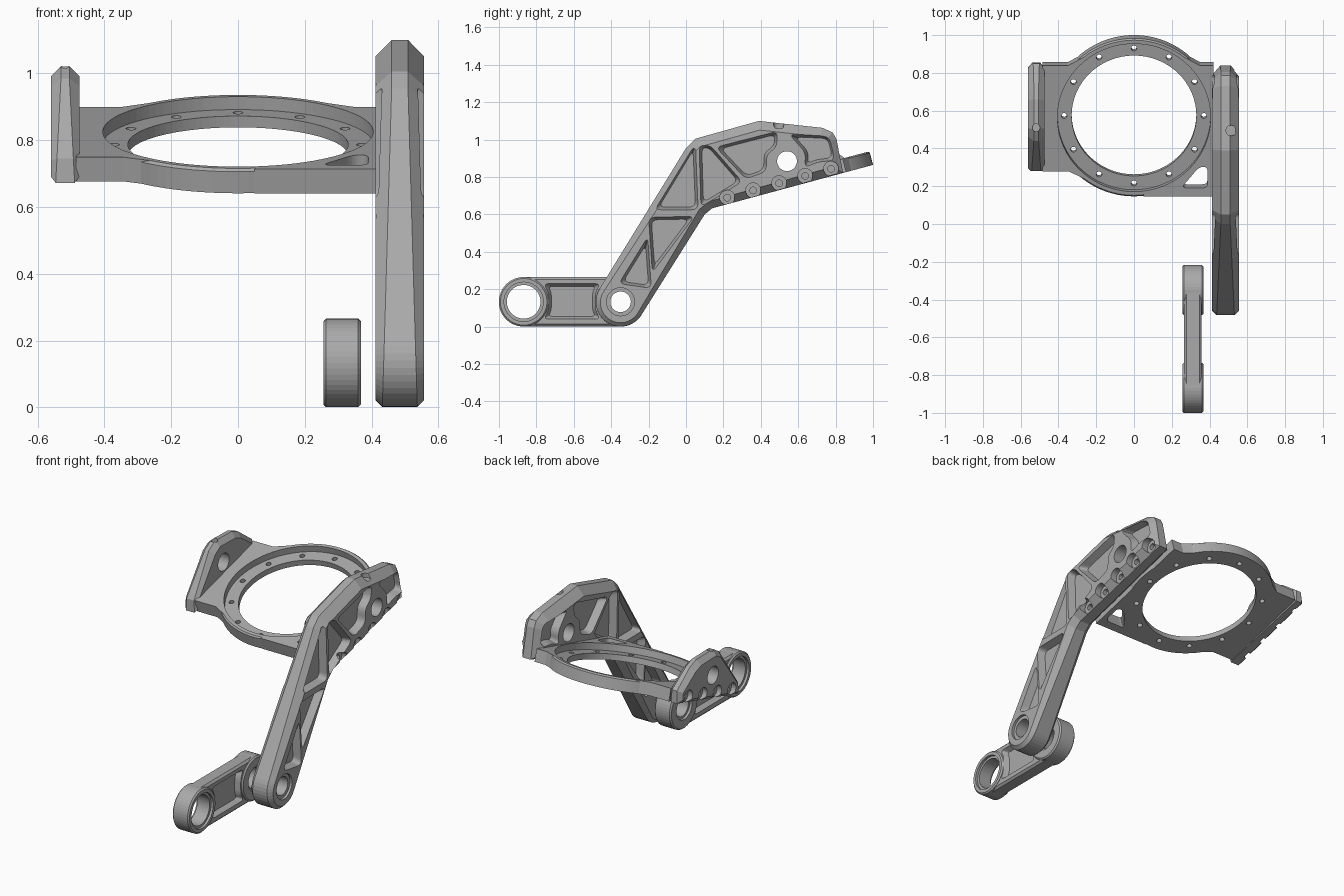
import bpy, bmesh, math
from mathutils import Matrix, Vector

if "Cube" in bpy.data.objects:
    bpy.data.objects.remove(bpy.data.objects["Cube"])

grey = bpy.data.materials.new("machined grey")
grey.use_nodes = True
COLOR = (0.4, 0.4, 0.4, 1)
grey.diffuse_color = COLOR
grey.node_tree.nodes["Principled BSDF"].inputs["Base Color"].default_value = COLOR

# Side frame maps (a, b, h) to (y, z, x); ring frame is tilted back 15 degrees
SIDE = Matrix(((0, 0, 1, 0), (1, 0, 0, 0), (0, 1, 0, 0), (0, 0, 0, 1)))
TILT = Matrix.Translation((0, 0.582, 0.753)) @ Matrix.Rotation(math.radians(15), 4, "X")
FLAT = Matrix.Identity(4)


def loft(name, layers, frame):
    """Solid through equal-length 2D outlines given as (height, points)."""
    bm = bmesh.new()
    rings = [[bm.verts.new(frame @ Vector((a, b, h))) for a, b in pts] for h, pts in layers]
    n = len(rings[0])
    for lo, hi in zip(rings, rings[1:]):
        for i in range(n):
            j = (i + 1) % n
            bm.faces.new((lo[i], lo[j], hi[j], hi[i]))
    bm.faces.new(rings[0][::-1])
    bm.faces.new(rings[-1])
    bmesh.ops.recalc_face_normals(bm, faces=bm.faces)
    mesh = bpy.data.meshes.new(name)
    bm.to_mesh(mesh)
    bm.free()
    mesh.materials.append(grey)
    obj = bpy.data.objects.new(name, mesh)
    bpy.context.collection.objects.link(obj)
    return obj


def combine(obj, tool, op="DIFFERENCE"):
    mod = obj.modifiers.new("combine", "BOOLEAN")
    mod.operation, mod.solver, mod.object = op, "EXACT", tool
    bpy.context.view_layer.objects.active = obj
    bpy.ops.object.modifier_apply(modifier=mod.name)
    bpy.data.objects.remove(tool)


def arc(cx, cy, r, start=0, end=360, n=48):
    steps = n if end - start == 360 else n - 1
    return [(cx + r * math.cos(math.radians(start + (end - start) * i / steps)),
             cy + r * math.sin(math.radians(start + (end - start) * i / steps))) for i in range(n)]


def inset(pts, amount):
    """Mitred inset of a counter-clockwise outline; amount is a function of the point."""
    out = []
    for i, p in enumerate(pts):
        p, a, b = Vector(p), Vector(pts[i - 1]), Vector(pts[(i + 1) % len(pts)])
        e, f = (p - a).normalized(), (b - p).normalized()
        m, k = Vector((-e.y, e.x)), Vector((-f.y, f.x))
        out.append(tuple(p + (m + k) * amount(p) / (1 + m.dot(k))))
    return out


def rounded(pts, r, n=5):
    out = []
    for i, p in enumerate(pts):
        p, a, b = Vector(p), Vector(pts[i - 1]), Vector(pts[(i + 1) % len(pts)])
        s = p + (a - p).normalized() * min(r, (a - p).length * 0.45)
        e = p + (b - p).normalized() * min(r, (b - p).length * 0.45)
        for t in (j / n for j in range(n + 1)):
            out.append(tuple(s * (1 - t) ** 2 + p * 2 * t * (1 - t) + e * t * t))
    return out


def chamfered(name, pts, x0, x1, amount, frame=SIDE):
    """Plate with chamfered rims whose width may vary over the outline."""
    small = inset(pts, amount)
    d = [amount(Vector(p)) for p in pts]
    bm_layers = [(x0, small), (x0, pts), (x1, pts), (x1, small)]
    obj = loft(name, bm_layers, frame)
    n = len(pts)
    for i in range(n):
        for row, shift in ((n, d[i]), (2 * n, -d[i])):
            obj.data.vertices[row + i].co += frame.to_3x3() @ Vector((0, 0, shift))
    return obj


def drill(obj, a, b, r, h0, h1, frame=SIDE, n=32):
    combine(obj, loft("drill", [(h0, arc(a, b, r, n=n)), (h1, arc(a, b, r, n=n))], frame))


def pocket(obj, pts, face, direction, depth, taper, r):
    """Sloped-wall recess in a side face; direction is the outward x sign."""
    area = sum(pts[i - 1][0] * p[1] - p[0] * pts[i - 1][1] for i, p in enumerate(pts))
    pts = pts if area > 0 else pts[::-1]
    top, floor = rounded(pts, r), rounded(inset(pts, lambda p: taper), r)
    combine(obj, loft("recess", [(face + direction * 0.02, top), (face, top),
                                 (face - direction * depth, floor)], SIDE))


PIVOT = (-0.35, 0.133)
EYE = (0.54, 0.885)
SCREWS = [(0.22 + 0.139 * i, 0.69 + 0.0385 * i) for i in range(5)]

# Main arm
X0, X1 = 0.412, 0.557
outline = arc(*PIVOT, 0.132, 149, 327, 20) + [
    (0.10, 0.60), (0.14, 0.633), (0.84, 0.822), (0.805, 1.0), (0.785, 1.038),
    (0.73, 1.063), (0.39, 1.10), (0.05, 1.005), (0.0, 0.955)]
arm = chamfered("main_arm", outline, X0, X1, lambda p: 0.02 + 0.028 * min(1, p.y / 0.9))
arm_pockets = [
    [(-0.36, 0.23), (-0.205, 0.48), (-0.185, 0.205)],
    [(-0.20, 0.585), (0.045, 0.59), (-0.18, 0.29)],
    [(-0.17, 0.625), (0.05, 0.99), (0.065, 0.625)],
    [(0.07, 0.97), (0.13, 0.97), (0.30, 0.775), (0.08, 0.64)],
    [(0.16, 0.96), (0.49, 1.045), (0.485, 0.96), (0.43, 0.92), (0.43, 0.83), (0.32, 0.79)],
    [(0.55, 1.03), (0.77, 1.02), (0.80, 0.89), (0.70, 0.88), (0.635, 0.85), (0.64, 0.93)],
]
for pts in arm_pockets:
    for face, side in ((X1, 1), (X0, -1)):
        pocket(arm, pts, face, side, 0.045, 0.014, 0.035)
drill(arm, *PIVOT, 0.055, 0.3, 0.7)
drill(arm, *PIVOT, 0.075, X1 - 0.015, 0.7)
drill(arm, *EYE, 0.053, 0.3, 0.7)
drill(arm, 0.515, 0.495, 0.028, 1.06, 1.2, FLAT)
for a, b in SCREWS:
    drill(arm, a, b, 0.04, X1 - 0.04, 0.7, n=24)
    drill(arm, a, b, 0.018, 0.3, 0.7, n=16)

# Small side bracket
B0, B1 = -0.56, -0.475
bracket = chamfered("side_bracket", [
    (0.28, 0.672), (0.855, 0.826), (0.85, 0.90), (0.72, 0.995), (0.66, 1.018),
    (0.50, 1.022), (0.44, 0.985), (0.28, 0.745)], B0, B1,
    lambda p: 0.014 + 0.016 * min(1, max(0, (p.y - 0.67) / 0.3)))
drill(bracket, *EYE, 0.053, -0.7, -0.4)
drill(bracket, -0.518, 0.51, 0.02, 0.985, 1.2, FLAT)
for a, b in SCREWS[1:]:
    drill(bracket, a, b, 0.04, -0.7, B0 + 0.03, n=24)
    drill(bracket, a, b, 0.018, -0.7, B1 - 0.01, n=16)

# Tilted ring plate with its flanges
T = 0.075


def slab(pts):
    return loft("slab", [(0, pts), (T, pts)], TILT)


ring = loft("ring_plate", [(0, arc(0, 0, 0.433, n=96)), (T - 0.008, arc(0, 0, 0.433, n=96)),
                           (T, arc(0, 0, 0.425, n=96))], TILT)
combine(ring, slab([(-0.485, -0.295), (-0.345, -0.295), (-0.25, -0.34), (-0.25, 0.34),
                    (-0.35, 0.285), (-0.485, 0.285)]), "UNION")
combine(ring, slab([(0.05, -0.4325), (0.42, -0.4325), (0.42, 0.285), (0.35, 0.285),
                    (0.25, 0.34)]), "UNION")
drill(ring, 0, 0, 0.33, -0.1, 0.2, TILT, 96)
drill(ring, 0, 0, 0.405, 0.035, 0.2, TILT, 96)
for a, b in arc(0, 0, 0.37, n=12):
    drill(ring, a, b, 0.015, -0.1, 0.2, TILT, 16)
window = rounded([(0.25, -0.385), (0.39, -0.385), (0.39, -0.27), (0.345, -0.27)], 0.03)
combine(ring, loft("window", [(-0.1, window), (0.2, window)], TILT))

# Lower link with a thinner waist between two bearing ends
FRONT = (-0.868, 0.133)
L0, L1 = 0.256, 0.368
link = chamfered("lower_link", arc(*FRONT, 0.1315, 90, 270, 24) + arc(*PIVOT, 0.1315, -90, 90, 24),
                 L0 + 0.01, L1 - 0.01, lambda p: 0.012)
for end in (FRONT, PIVOT):
    combine(link, chamfered("bearing_end", arc(*end, 0.1325), L0, L1, lambda p: 0.008), "UNION")
for face, side in ((L1 - 0.01, 1), (L0 + 0.01, -1)):
    pocket(link, [(-0.76, 0.04), (-0.46, 0.04), (-0.485, 0.09), (-0.485, 0.18), (-0.46, 0.23),
                  (-0.76, 0.23), (-0.735, 0.18), (-0.735, 0.09)], face, side, 0.03, 0.015, 0.025)
for end, r in ((FRONT, 0.09), (PIVOT, 0.06)):
    drill(link, *end, r, 0, 0.6, n=48)
    for h0, h1 in ((0, L0 + 0.015), (L1 - 0.015, 0.6)):
        drill(link, *end, r + 0.015, h0, h1, n=48)
